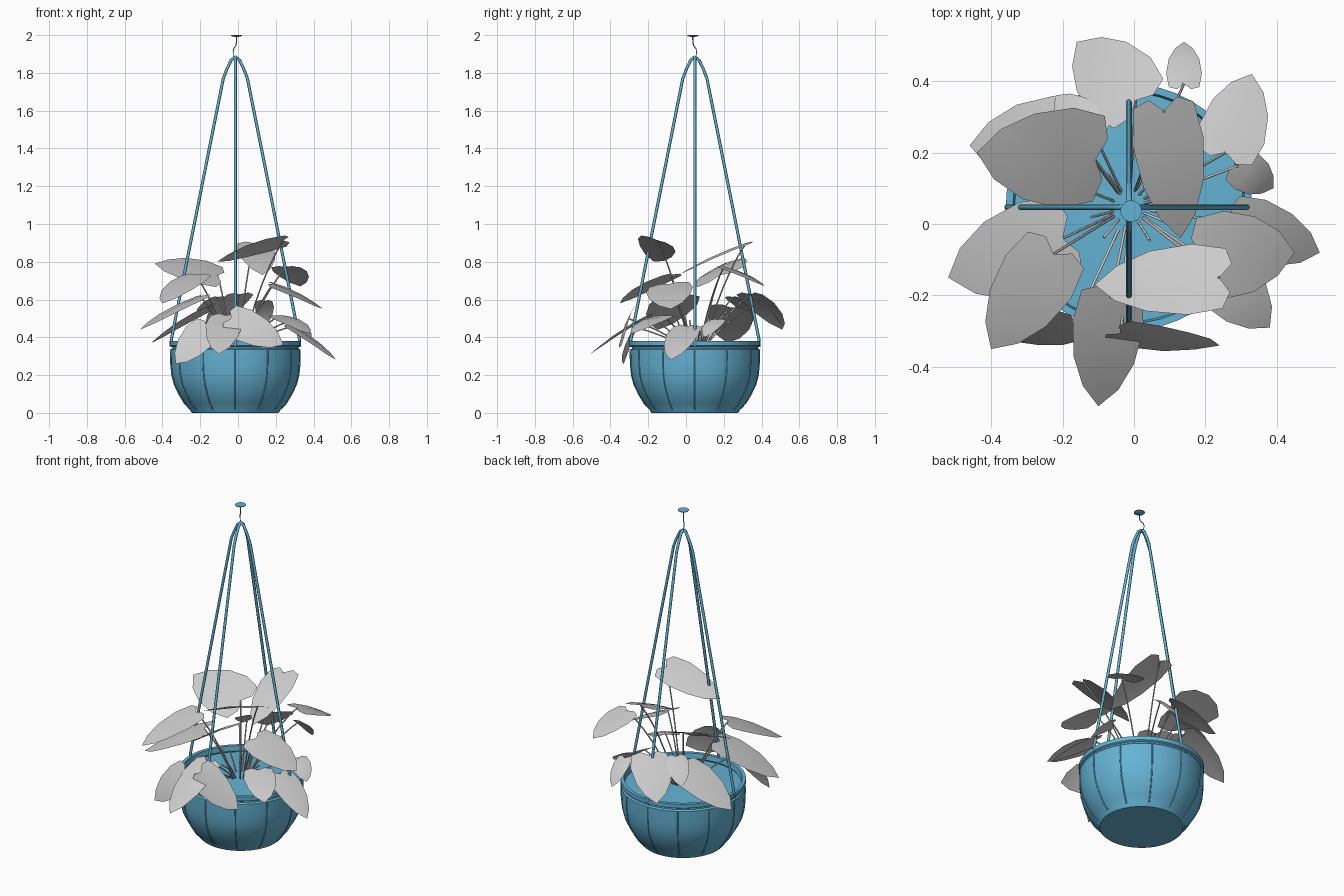
import bpy, bmesh, math
from mathutils import Vector, Quaternion

if "Cube" in bpy.data.objects:
    bpy.data.objects.remove(bpy.data.objects["Cube"])

CX, CY = -0.014, 0.047          # pot axis
UP = Vector((0, 0, 1))

blue = bpy.data.materials.new("pot_blue")
blue.diffuse_color = (0.13, 0.45, 0.66, 1)
blue.use_nodes = True
blue.node_tree.nodes["Principled BSDF"].inputs["Base Color"].default_value = blue.diffuse_color


def finish(bm, name, mat=None, angle=35):
    me = bpy.data.meshes.new(name)
    bm.to_mesh(me)
    bm.free()
    ob = bpy.data.objects.new(name, me)
    bpy.context.collection.objects.link(ob)
    if mat:
        me.materials.append(mat)
    bpy.ops.object.select_all(action='DESELECT')
    bpy.context.view_layer.objects.active = ob
    ob.select_set(True)
    bpy.ops.object.shade_smooth_by_angle(angle=math.radians(angle))
    return ob


def lathe(name, profile, cx, cy, segs, mat):
    bm = bmesh.new()
    vs = [bm.verts.new((r, 0, z)) for r, z in profile]
    es = [bm.edges.new(p) for p in zip(vs, vs[1:])]
    bmesh.ops.spin(bm, geom=vs + es, cent=(0, 0, 0), axis=(0, 0, 1),
                   angle=math.tau, steps=segs)
    bmesh.ops.remove_doubles(bm, verts=bm.verts, dist=1e-4)
    bmesh.ops.recalc_face_normals(bm, faces=bm.faces)
    bmesh.ops.translate(bm, verts=bm.verts, vec=(cx, cy, 0))
    return finish(bm, name, mat)


def tube(bm, pts, r, n=6):
    """Sweep an n-sided ring along a list of points."""
    pts = [Vector(p) for p in pts]
    rings = []
    for i, p in enumerate(pts):
        d = (pts[min(i + 1, len(pts) - 1)] - pts[max(i - 1, 0)]).normalized()
        q = UP.rotation_difference(d)
        rings.append([bm.verts.new(p + q @ Vector((r * math.cos(a), r * math.sin(a), 0)))
                      for a in (math.tau * k / n for k in range(n))])
    for a, b in zip(rings, rings[1:]):
        for k in range(n):
            bm.faces.new((a[k], a[(k + 1) % n], b[(k + 1) % n], b[k]))
    bm.faces.new(rings[0][::-1])
    bm.faces.new(rings[-1])


def around(angle, profile):
    return [(CX + r * math.cos(angle), CY + r * math.sin(angle), z) for r, z in profile]


# pot with foot ring, rim band and soil
wall = [(0.24, 0.02), (0.268, 0.05), (0.298, 0.1), (0.322, 0.15), (0.335, 0.2),
        (0.341, 0.26), (0.342, 0.335)]
lathe("pot", [(0, 0), (0.228, 0), (0.236, 0.008)] + wall +
      [(0.334, 0.342), (0.334, 0.35), (0.345, 0.356), (0.345, 0.38),
       (0.325, 0.38), (0.32, 0.35)], CX, CY, 48, blue)
lathe("soil", [(0, 0.355), (0.2, 0.352), (0.323, 0.345)], CX, CY, 48, blue)

# vertical ribs on the pot wall
bm = bmesh.new()
for k in range(12):
    tube(bm, around(math.tau * k / 12, wall), 0.004)
finish(bm, "pot_ribs", blue, 65)

# four hanging straps meeting at the top
strap = [(0.341, 0.35), (0.339, 0.39), (0.064, 1.77), (0.045, 1.82),
         (0.022, 1.868), (0.0, 1.885)]
bm = bmesh.new()
for k in range(4):
    tube(bm, around(math.pi / 2 * k, strap), 0.008, 8)
finish(bm, "hanging_straps", blue, 65)

# ceiling disc and bent hook
lathe("ceiling_disc", [(0, 1.99), (0.02, 1.992), (0.03, 1.997), (0.03, 2.0), (0, 2.0)],
      -0.008, 0.036, 24, blue)
bm = bmesh.new()
tube(bm, [(-0.008, 0.036, 1.995), (-0.008, 0.036, 1.965), (-0.011, 0.04, 1.945),
          (-0.022, 0.052, 1.93), (-0.026, 0.057, 1.91), (-0.022, 0.054, 1.89),
          (-0.01, 0.045, 1.878)], 0.003)
finish(bm, "ceiling_hook", blue, 65)

# leaves: notch point, tip point, width, roll in degrees (positive lifts the right side)
LEAVES = [
    ((0.02, 0.33, 0.64), (-0.16, 0.51, 0.44), 0.23, 0),
    ((0.14, 0.38, 0.60), (0.14, 0.51, 0.46), 0.10, 0),
    ((0.25, 0.18, 0.78), (0.33, 0.42, 0.67), 0.19, 0),
    ((0.08, 0.35, 0.91), (0.13, -0.04, 0.73), 0.20, 0),
    ((0.27, -0.15, 0.92), (-0.11, -0.17, 0.80), 0.21, -20),
    ((-0.08, 0.18, 0.72), (-0.44, 0.20, 0.79), 0.31, 24),
    ((-0.13, 0.24, 0.57), (-0.46, 0.22, 0.37), 0.25, -10),
    ((-0.17, -0.03, 0.63), (-0.52, -0.15, 0.44), 0.27, 0),
    ((-0.21, -0.06, 0.74), (-0.40, -0.35, 0.58), 0.22, 0),
    ((-0.15, -0.27, 0.47), (-0.33, -0.33, 0.26), 0.18, 55),
    ((-0.06, -0.30, 0.51), (0.24, -0.34, 0.36), 0.19, -68),
    ((-0.06, -0.18, 0.53), (-0.10, -0.51, 0.31), 0.20, 0),
    ((0.26, 0.01, 0.47), (0.52, -0.08, 0.28), 0.18, 0),
    ((0.16, -0.09, 0.69), (0.45, -0.08, 0.55), 0.25, -8),
    ((0.21, -0.11, 0.52), (0.38, -0.29, 0.42), 0.18, 0),
    ((0.28, 0.17, 0.50), (0.39, 0.10, 0.40), 0.12, 0),
    ((-0.10, 0.24, 0.62), (-0.22, 0.36, 0.50), 0.13, 0),
]
OUTLINE = [(0.0, 0.4), (0.05, 0.85), (0.3, 1.0), (0.6, 0.85), (0.84, 0.5)]
RIB = [0.08, 0.3, 0.6, 0.84, 1.0]


def leaf(bm, base, tip, width, roll):
    base, tip = Vector(base), Vector(tip)
    d = tip - base
    s = d.cross(UP).normalized()
    s.rotate(Quaternion(d.normalized(), math.radians(-roll)))
    n = s.cross(d).normalized()

    def at(u, v):               # slight arch along and fold across the leaf
        h = 0.014 * math.sin(math.pi * u) - 0.008 * abs(v)
        return bm.verts.new(base + d * u + s * (v * width / 2) + n * h)

    m = [at(u, 0) for u in RIB]
    for side in (1, -1):
        o = [at(u, v * side) for u, v in OUTLINE]
        for f in ((m[0], o[0], o[1], o[2], m[1]), (m[1], o[2], o[3], m[2]),
                  (m[2], o[3], o[4], m[3]), (m[3], o[4], m[4])):
            bm.faces.new(f[::side])
    return m[0].co.copy()


leaves, stems = bmesh.new(), bmesh.new()
for lf in LEAVES:
    end = leaf(leaves, *lf)
    out = Vector((end.x - CX, end.y - CY, 0)).normalized()
    root = Vector((CX, CY, 0.34)) + out * 0.045
    # arching stem from the soil to the leaf notch
    ctrl = root.lerp(end, 0.45) + UP * (end.z - 0.34) * 0.22
    pts = [root * (1 - t) ** 2 + ctrl * 2 * t * (1 - t) + end * t * t
           for t in (i / 6 for i in range(7))]
    tube(stems, pts, 0.004, 5)
# short young shoots around the crown
for k in range(10):
    a = math.tau * (k + 0.4) / 10
    tube(stems, around(a, [(0.04, 0.34), (0.07, 0.40), (0.11, 0.43 + 0.03 * (k % 3))]), 0.004, 5)
finish(leaves, "leaves")
finish(stems, "leaf_stems", None, 75)
